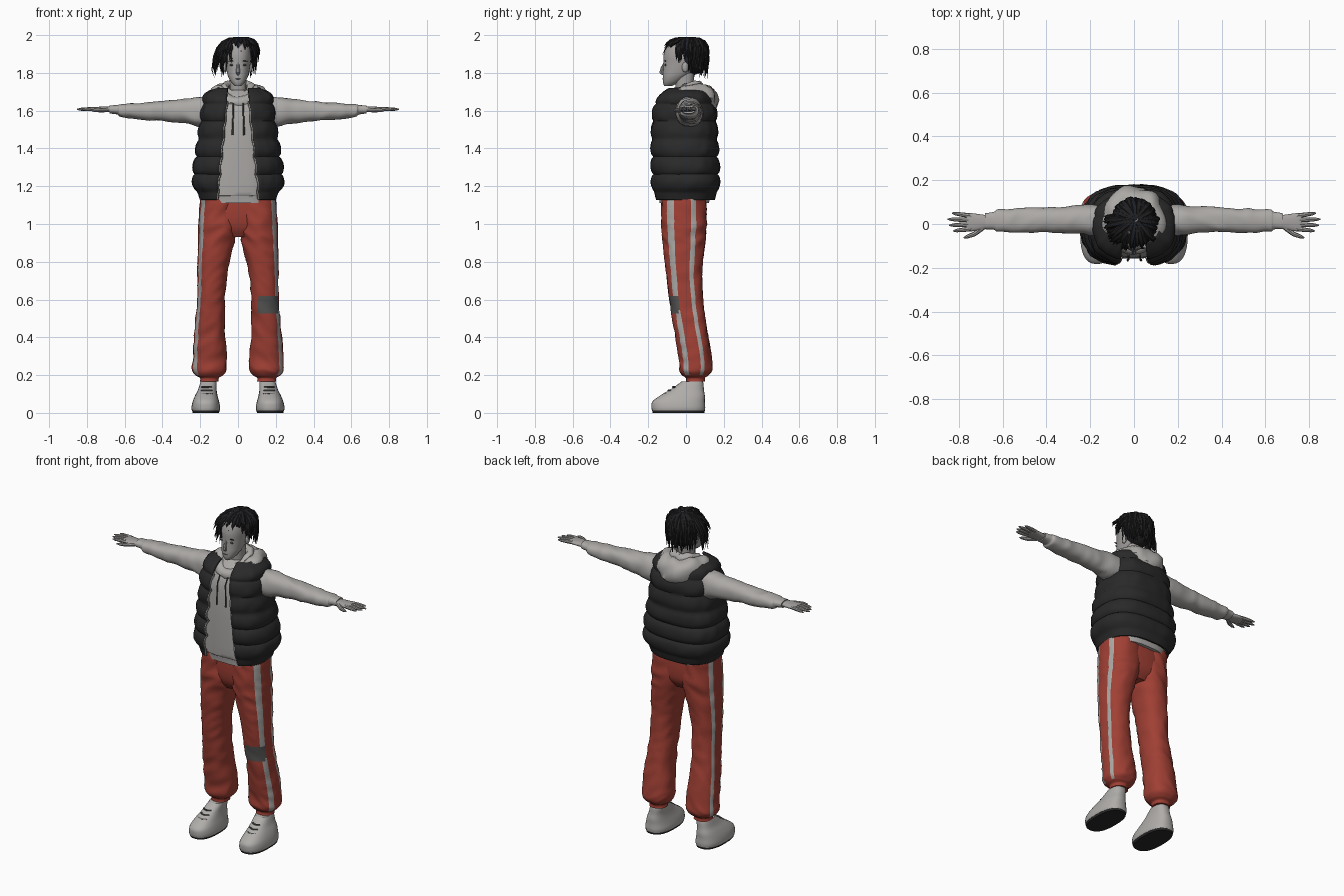
import bpy, bmesh, math, random
from mathutils import Vector, noise

random.seed(4)
cube = bpy.data.objects.get("Cube")
if cube:
    bpy.data.objects.remove(cube, do_unlink=True)


def material(name, r, g, b):
    m = bpy.data.materials.new(name)
    m.use_nodes = True
    m.diffuse_color = (r, g, b, 1)
    bsdf = next(n for n in m.node_tree.nodes if n.type == 'BSDF_PRINCIPLED')
    bsdf.inputs["Base Color"].default_value = (r, g, b, 1)
    return m


CLOTH = material("hoodie grey", .41, .395, .38)
SKIN = material("skin grey", .37, .355, .345)
VEST = material("vest black", .022, .022, .023)
HAIR = material("hair black", .014, .014, .016)
RED = material("trouser red", .35, .05, .034)
STRIPE = material("stripe grey", .4, .385, .37)
PATCH = material("patch grey", .09, .09, .088)
SHOE = material("shoe grey", .43, .415, .4)
SOLE = material("sole black", .02, .02, .02)


def finish(name, bm, mats, angle=40):
    bmesh.ops.recalc_face_normals(bm, faces=bm.faces)
    me = bpy.data.meshes.new(name)
    bm.to_mesh(me)
    bm.free()
    ob = bpy.data.objects.new(name, me)
    bpy.context.collection.objects.link(ob)
    for m in mats:
        me.materials.append(m)
    bpy.ops.object.select_all(action='DESELECT')
    ob.select_set(True)
    bpy.context.view_layer.objects.active = ob
    bpy.ops.object.shade_smooth_by_angle(angle=math.radians(angle))
    return ob


def spow(v, p):
    return math.copysign(abs(v) ** (2 / p), v)


def refine(rows, n):
    # smooth interpolation between the profile rows
    out = []
    for i in range(len(rows) - 1):
        a, b, c, d = (rows[min(max(i + k, 0), len(rows) - 1)] for k in (-1, 0, 1, 2))
        for k in range(n):
            t = k / n
            out.append([.5 * (2 * q + (r - p) * t + (2 * p - 5 * q + 4 * r - s) * t * t
                              + (3 * q - p - 3 * r + s) * t ** 3)
                        for p, q, r, s in zip(a, b, c, d)])
    out.append(list(rows[-1]))
    return out


def bridge(bm, rings, closed=True):
    n = len(rings[0])
    for a, b in zip(rings, rings[1:]):
        for j in range(n if closed else n - 1):
            k = (j + 1) % n
            yield j, bm.faces.new((a[j], a[k], b[k], b[j]))


def loft(name, rows, mats, axis='z', seg=32, power=2.3, fold=0, side=1, paint=None, n=4):
    # rows: height along axis, centre, half width, low edge, high edge
    bm = bmesh.new()
    rings = []
    for h, c, r, lo, hi in refine(rows, n):
        mid, half, ring = (lo + hi) / 2, (hi - lo) / 2, []
        for j in range(seg):
            a = math.tau * j / seg
            u, v = r * spow(math.cos(a), power), half * spow(math.sin(a), power)
            p = Vector((u * 9, v * 9, h * 13 + u * 8 + side * 5))
            k = 1 + fold * (.3 - abs(noise.noise(p)) * 1.4)
            u, v = c + u * k, mid + v * k
            ring.append(bm.verts.new((side * u, v, h) if axis == 'z' else (side * h, u, v)))
        rings.append(ring)
    for j, f in bridge(bm, rings):
        if paint:
            f.material_index = paint(j, f.calc_center_median())
    bm.faces.new(rings[0])
    bm.faces.new(rings[-1])
    return finish(name, bm, mats)


def sweep(bm, pts, radii, ref, sides=6, flat=1):
    pts = [Vector(p) for p in pts]
    rings = []
    for i, p in enumerate(pts):
        t = (pts[min(i + 1, len(pts) - 1)] - pts[max(i - 1, 0)]).normalized()
        n1 = (Vector(ref) - t * t.dot(Vector(ref))).normalized()
        n2 = t.cross(n1)
        rings.append([bm.verts.new(p + radii[i] * (n1 * math.cos(a) + n2 * flat * math.sin(a)))
                      for a in (math.tau * j / sides for j in range(sides))])
    list(bridge(bm, rings))
    bm.faces.new(rings[0])
    bm.faces.new(rings[-1])


def ball(name, loc, size, mat):
    bm = bmesh.new()
    bmesh.ops.create_uvsphere(bm, u_segments=20, v_segments=12, radius=1)
    for v in bm.verts:
        v.co = Vector([l + s * c for l, s, c in zip(loc, size, v.co)])
    return finish(name, bm, [mat])


# Trousers: hips, then striped legs with a knee patch on the left
loft("hips", [(.93, 0, .06, -.08, .06), (.98, 0, .14, -.11, .095), (1.05, 0, .15, -.122, .104),
              (1.14, 0, .15, -.122, .1)], [RED], power=3)
LEG = [(1.14, .1, .1, -.13, .105), (1.0, .103, .105, -.13, .11), (.9, .115, .096, -.122, .1),
       (.75, .135, .08, -.105, .085), (.6, .142, .074, -.088, .09), (.45, .15, .08, -.065, .11),
       (.3, .15, .09, -.04, .135), (.23, .152, .09, -.035, .138), (.2, .152, .072, -.02, .12),
       (.185, .152, .05, 0, .1), (.165, .152, .05, 0, .1)]


def leg_paint(side):
    def paint(j, c):
        if side > 0 and .53 < c.z < .615 and c.x > .105 and c.y < -.035:
            return 2
        return 1 if j in (42, 43, 44, 2, 3) and c.z > .2 else 0
    return paint


SHOE_ROWS = [(.012, .17, .074, -.18, .1), (.03, .17, .076, -.183, .102), (.06, .17, .07, -.178, .1),
             (.09, .168, .06, -.14, .1), (.12, .163, .05, -.09, .095), (.15, .158, .045, -.045, .093),
             (.165, .156, .042, -.025, .09)]
SLEEVE = [(.13, .015, .075, 1.515, 1.675), (.2, .018, .07, 1.515, 1.672), (.3, .02, .062, 1.533, 1.66),
          (.4, .018, .058, 1.545, 1.65), (.5, .017, .056, 1.55, 1.642), (.58, .015, .054, 1.56, 1.638),
          (.625, .015, .05, 1.568, 1.634), (.64, .015, .04, 1.58, 1.63), (.68, .013, .036, 1.585, 1.628)]
PALM = [(.66, .01, .028, 1.592, 1.622), (.7, .008, .036, 1.592, 1.622), (.75, .008, .042, 1.597, 1.62),
        (.765, .008, .036, 1.6, 1.618)]

for side, word in ((1, "left"), (-1, "right")):
    loft(word + "_trouser_leg", LEG, [RED, STRIPE, PATCH], seg=48, fold=.1, side=side,
         paint=leg_paint(side), n=8)
    loft(word + "_sock", [(.14, .155, .036, .01, .09), (.2, .153, .036, .01, .09)], [CLOTH], side=side)
    # Shoe with dark tread and laces
    loft(word + "_shoe", SHOE_ROWS, [SHOE], power=2.5, side=side)
    loft(word + "_shoe_tread", [(0, .17, .07, -.176, .097), (.014, .17, .073, -.18, .1)], [SOLE],
         power=2.5, side=side)
    bm = bmesh.new()
    for y, z, w in ((-.118, .1, .03), (-.094, .118, .028), (-.07, .137, .026)):
        sweep(bm, [(side * (.165 + w * k), y + .012 * k * k, z) for k in (-1, -.5, 0, .5, 1)],
              [.005] * 5, (0, 0, 1))
    finish(word + "_laces", bm, [PATCH])
    # Arm and hand
    loft(word + "_sleeve", SLEEVE, [CLOTH], axis='x', fold=.13, side=side, n=6)
    loft(word + "_palm", PALM, [SKIN], axis='x', seg=20, side=side)
    bm = bmesh.new()
    for y0, x1, y1 in ((.037, .832, .05), (.018, .853, .022), (-.002, .845, -.006), (-.022, .826, -.032)):
        a, b = Vector((side * .745, y0, 1.609)), Vector((side * x1, y1, 1.607))
        sweep(bm, [a.lerp(b, t) for t in (0, .4, .8, 1)], [.011, .0105, .008, .003], (0, 0, 1), 8)
    sweep(bm, [(side * .69, -.015, 1.605), (side * .73, -.046, 1.602), (side * .76, -.057, 1.602),
               (side * .778, -.063, 1.602)], [.013, .011, .009, .003], (0, 0, 1), 8)
    finish(word + "_fingers", bm, [SKIN])

# Hoodie body under the vest
loft("hoodie_body", [(1.11, 0, .18, -.14, .122), (1.15, 0, .185, -.145, .128), (1.17, 0, .19, -.155, .13),
                     (1.4, 0, .178, -.158, .13), (1.58, 0, .16, -.148, .12), (1.66, 0, .13, -.115, .095),
                     (1.71, 0, .06, -.06, .06)], [CLOTH], seg=40, power=2.6, fold=.03)

# Padded open vest
P = 2.6
VEST_ROWS = [(1.13, .19, -.162, .142), (1.16, .2, -.168, .15), (1.22, .222, -.172, .16),
             (1.3, .218, -.172, .157), (1.4, .203, -.172, .152), (1.5, .188, -.168, .147),
             (1.6, .176, -.16, .142), (1.65, .17, -.145, .125), (1.685, .155, -.115, .105),
             (1.715, .105, -.08, .08)]
bm = bmesh.new()
rings = []
for z, rx, lo, hi in refine(VEST_ROWS, 7):
    puff = .016 * abs(math.sin(math.pi * (z - 1.17) / .093)) ** .6 if z > 1.17 else .004
    opening = .06 + (1.6 - z) * .1
    a0 = math.asin((opening / rx) ** (P / 2))
    ring = []
    for j in range(57):
        t = a0 + (math.tau - 2 * a0) * j / 56
        sx, sy = spow(math.sin(t), P), -spow(math.cos(t), P)
        d = puff * (1 + .5 * noise.noise(Vector((sx * 5, sy * 5, z * 12))))
        ring.append(bm.verts.new((sx * (rx + d), (lo + hi) / 2 + sy * ((hi - lo) / 2 + d), z)))
    rings.append(ring)
list(bridge(bm, rings, closed=False))
edges = [[r[k].co.copy() for r in rings] for k in (0, -1)]
vest = finish("padded_vest", bm, [VEST])
mod = vest.modifiers.new("thickness", 'SOLIDIFY')
mod.thickness, mod.offset = .014, 0
bm = bmesh.new()
for pts in edges:
    sweep(bm, pts[:50], [.0065] * 50, (1, 0, 0))
finish("vest_zip_edges", bm, [STRIPE])


# Hood draped round the neck, with drawstrings
def neck_fold(name, rx, ry, z, lift, dr, dz):
    bm = bmesh.new()
    rings = []
    for i in range(49):
        t = math.tau * (i % 48) / 48
        w = (1 - math.cos(t)) / 2
        mix = lambda pair: pair[0] + (pair[1] - pair[0]) * w
        ring = []
        for b in (math.tau * j / 16 for j in range(16)):
            k = 1 + .25 * noise.noise(Vector((math.sin(t) * 2, math.cos(t) * 2, b)))
            r = mix(dr) * math.cos(b) * k
            ring.append(bm.verts.new((math.sin(t) * (rx + r), -math.cos(t) * (ry + r),
                                      mix(z) + lift * math.sin(t) ** 2 + mix(dz) * math.sin(b) * k)))
        rings.append(ring)
    list(bridge(bm, rings))
    bmesh.ops.remove_doubles(bm, verts=bm.verts, dist=.0001)
    finish(name, bm, [CLOTH])


neck_fold("hood_drape", .1, .105, (1.64, 1.655), .035, (.034, .066), (.034, .078))
neck_fold("hood_collar", .07, .07, (1.665, 1.72), .022, (.018, .026), (.03, .036))
bm = bmesh.new()
for x in (-.025, .028):
    sweep(bm, [(x, -.14, 1.64), (x, -.163, 1.6), (x * 1.1, -.164, 1.53), (x * 1.15, -.165, 1.47)],
          [.004, .004, .004, .006], (1, 0, 0))
finish("drawstrings", bm, [PATCH])

# Neck, head and face
loft("neck", [(1.62, 0, .048, -.045, .06), (1.72, 0, .044, -.055, .04), (1.8, 0, .046, -.06, .045)], [SKIN])
loft("head", [(1.73, 0, .016, -.115, -.075), (1.75, 0, .036, -.122, -.035), (1.78, 0, .052, -.123, .01),
              (1.81, 0, .06, -.121, .05), (1.85, 0, .066, -.119, .075), (1.9, 0, .07, -.118, .085),
              (1.95, 0, .062, -.1, .075), (1.985, 0, .03, -.05, .03)], [SKIN], power=2.2)
bm = bmesh.new()
sweep(bm, [(0, -.114, 1.852), (0, -.125, 1.825), (0, -.131, 1.803), (0, -.119, 1.793)],
      [.006, .009, .011, .008], (1, 0, 0), 8)
finish("nose", bm, [SKIN])
ball("mouth", (0, -.122, 1.768), (.016, .004, .002), PATCH)
for s, word in ((1, "left"), (-1, "right")):
    ball(word + "_eye", (s * .031, -.109, 1.842), (.014, .005, .005), PATCH)
    ball(word + "_brow", (s * .032, -.11, 1.862), (.018, .005, .003), HAIR)
    ball(word + "_ear", (s * .067, -.004, 1.83), (.01, .018, .027), SKIN)

# Hair: a cap with layered tapering locks
ball("hair_cap", (0, .032, 1.888), (.08, .083, .1), HAIR)
# angle range from the front, lock count, tip height range, tip reach
LOCKS = [(-65, -15, 24, 1.8, 1.9, .145), (-15, 45, 20, 1.91, 1.95, .135), (45, 95, 22, 1.85, 1.9, .11),
         (95, 265, 90, 1.765, 1.87, .092), (-95, -65, 20, 1.77, 1.86, .14)]
bm = bmesh.new()
for lo, hi, count, z0, z1, reach in LOCKS:
    for i in range(count):
        a = math.radians(lo + (hi - lo) * (i + random.random()) / count)
        out = Vector((math.sin(a), -math.cos(a), 0))
        across = Vector((math.cos(a), math.sin(a), 0))
        root = Vector((.008, .022, 1.984)) + out * .01
        tip = Vector((0, .022, random.uniform(z0, z1))) + out * reach * random.uniform(.85, 1.05)
        tip += across * random.uniform(-.02, .02)
        bend = Vector((0, .022, random.uniform(1.965, 1.99))) + out * random.uniform(.105, .125)
        pts = [root * (1 - t) ** 2 + bend * 2 * t * (1 - t) + tip * t * t for t in (0, .2, .4, .6, .8, 1)]
        r = random.uniform(.011, .016)
        sweep(bm, pts, [r * k for k in (.7, 1, 1.1, .95, .6, .05)], across, 6, .6)
finish("hair_locks", bm, [HAIR], 30)
